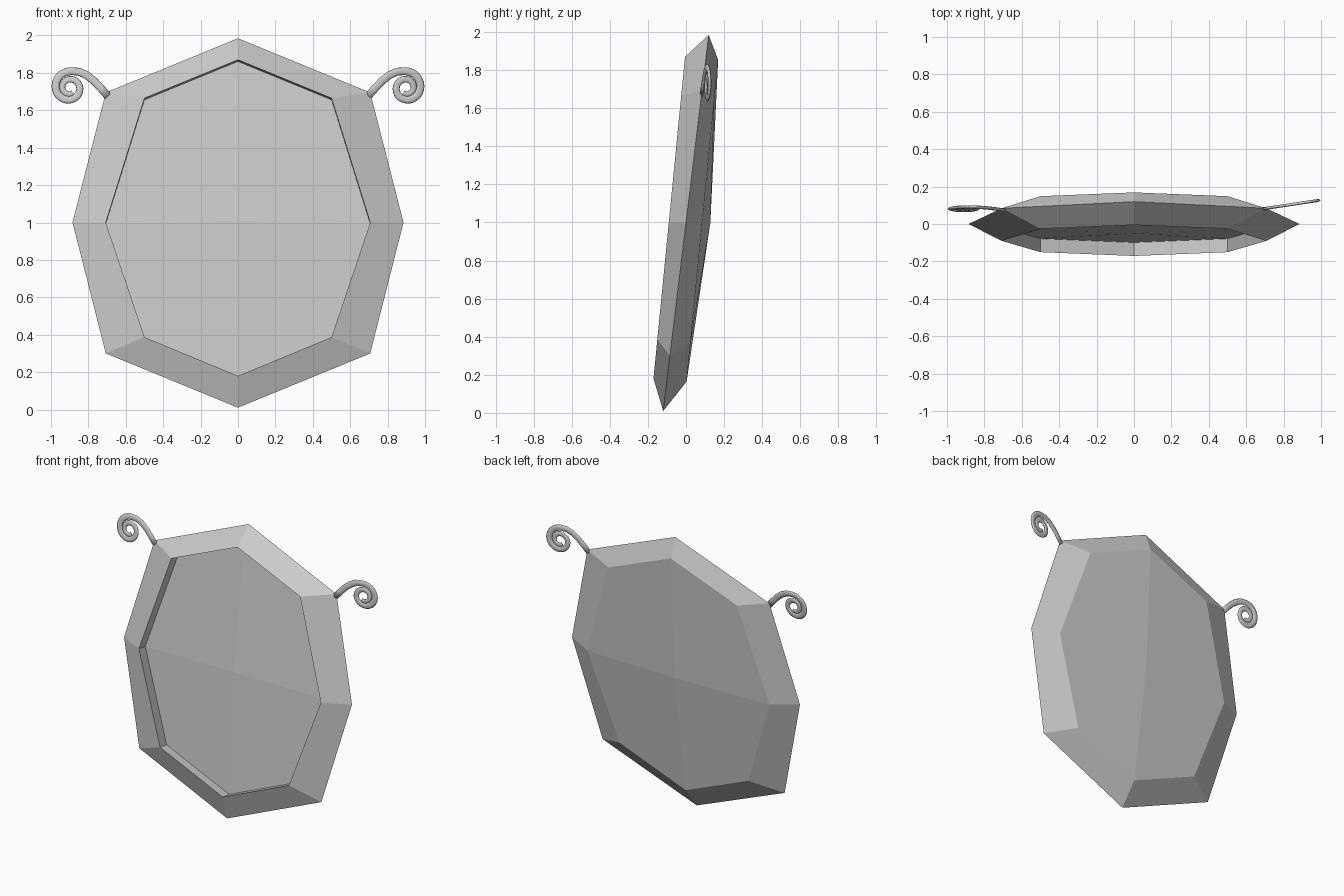
import bpy, bmesh, math
from mathutils import Vector

if "Cube" in bpy.data.objects:
    bpy.data.objects.remove(bpy.data.objects["Cube"])


def octagon(top, corner_top, side, corner_bottom, bottom):
    """Mirrored ring of 8 points from five (x, z) profile points."""
    half = [top, corner_top, side, corner_bottom, bottom]
    return half + [(-x, z) for x, z in half[3:0:-1]]


def finish(name, bm, smooth=False):
    bmesh.ops.recalc_face_normals(bm, faces=bm.faces)
    for f in bm.faces:
        f.smooth = smooth
    me = bpy.data.meshes.new(name)
    bm.to_mesh(me)
    bm.free()
    ob = bpy.data.objects.new(name, me)
    bpy.context.collection.objects.link(ob)
    return ob


def bridge(bm, a, b):
    n = len(a)
    for i in range(n):
        bm.faces.new((a[i], a[(i + 1) % n], b[(i + 1) % n], b[i]))


def dome(bm, ring, centre):
    """Four quads meeting at a slightly raised centre."""
    c = bm.verts.new(centre)
    for i in range(0, 8, 2):
        bm.faces.new((c, ring[i], ring[i + 1], ring[(i + 2) % 8]))


# Tilted rings: widest edge, front opening, back plate edge
outer = [Vector((x, 0.121 * (z - 1), z)) for x, z in
         octagon((0, 1.985), (0.707, 1.695), (0.885, 1.0), (0.707, 0.30), (0, 0.01))]
opening = octagon((0, 1.87), (0.5, 1.665), (0.707, 1.0), (0.5, 0.387), (0, 0.18))
front = [Vector((x, -0.088 + 0.098 * (z - 1.025), z)) for x, z in opening]
recess = [p + Vector((0, 0.072, -0.009)) for p in front]
back = [p + Vector((0, 0.174, -0.016)) for p in front]

# Frame: recess wall, bevelled rim and domed back
bm = bmesh.new()
rings = [[bm.verts.new(p) for p in r] for r in (recess, front, outer, back)]
for a, b in zip(rings, rings[1:]):
    bridge(bm, a, b)
dome(bm, rings[-1], (0, 0.128, 1.0))
finish("frame_and_back", bm)

# Mirror panel set inside the opening (faces the front)
bm = bmesh.new()
panel_ring = [bm.verts.new(p) for p in recess]
dome(bm, panel_ring, (0, -0.05, 1.01))
panel = finish("mirror_panel", bm)
if panel.data.polygons[0].normal.y > 0:
    panel.data.flip_normals()


# Scroll ornaments: flattened tapered tube along a stem and spiral
def scroll_path():
    pts = [(0.695, 1.675), (0.735, 1.72), (0.77, 1.757), (0.81, 1.788), (0.85, 1.806)]
    steps = 44
    for i in range(steps + 1):
        t = i / steps * math.radians(580)
        r = 0.09 * math.exp(-0.105 * t)
        a = math.radians(98) - t
        pts.append((0.90 + r * math.cos(a), 1.72 + r * math.sin(a)))
    return pts


def scroll(name, sign, depth):
    bm = bmesh.new()
    pts = scroll_path()
    last = len(pts) - 1
    rings = []
    for i, (x, z) in enumerate(pts):
        p, q = pts[max(i - 1, 0)], pts[min(i + 1, last)]
        t = Vector((q[0] - p[0], q[1] - p[1])).normalized()
        r = 0.021 - 0.007 * max(0, i - 15) / (last - 15)
        ring = []
        for k in range(10):
            a = math.tau * k / 10
            px = x - t.y * r * math.cos(a)
            pz = z + t.x * r * math.cos(a)
            y = depth(px, pz) + 0.4 * r * math.sin(a)
            ring.append(bm.verts.new((sign * px, y, pz)))
        rings.append(ring)
    for a, b in zip(rings, rings[1:]):
        bridge(bm, a, b)
    bm.faces.new(rings[0])
    bm.faces.new(rings[-1])
    finish(name, bm, smooth=True)


scroll("scroll_right", 1, lambda x, z: 0.083 + 0.15 * (x - 0.7))
scroll("scroll_left", -1, lambda x, z: 0.08 + 0.12 * (z - 1.72))
